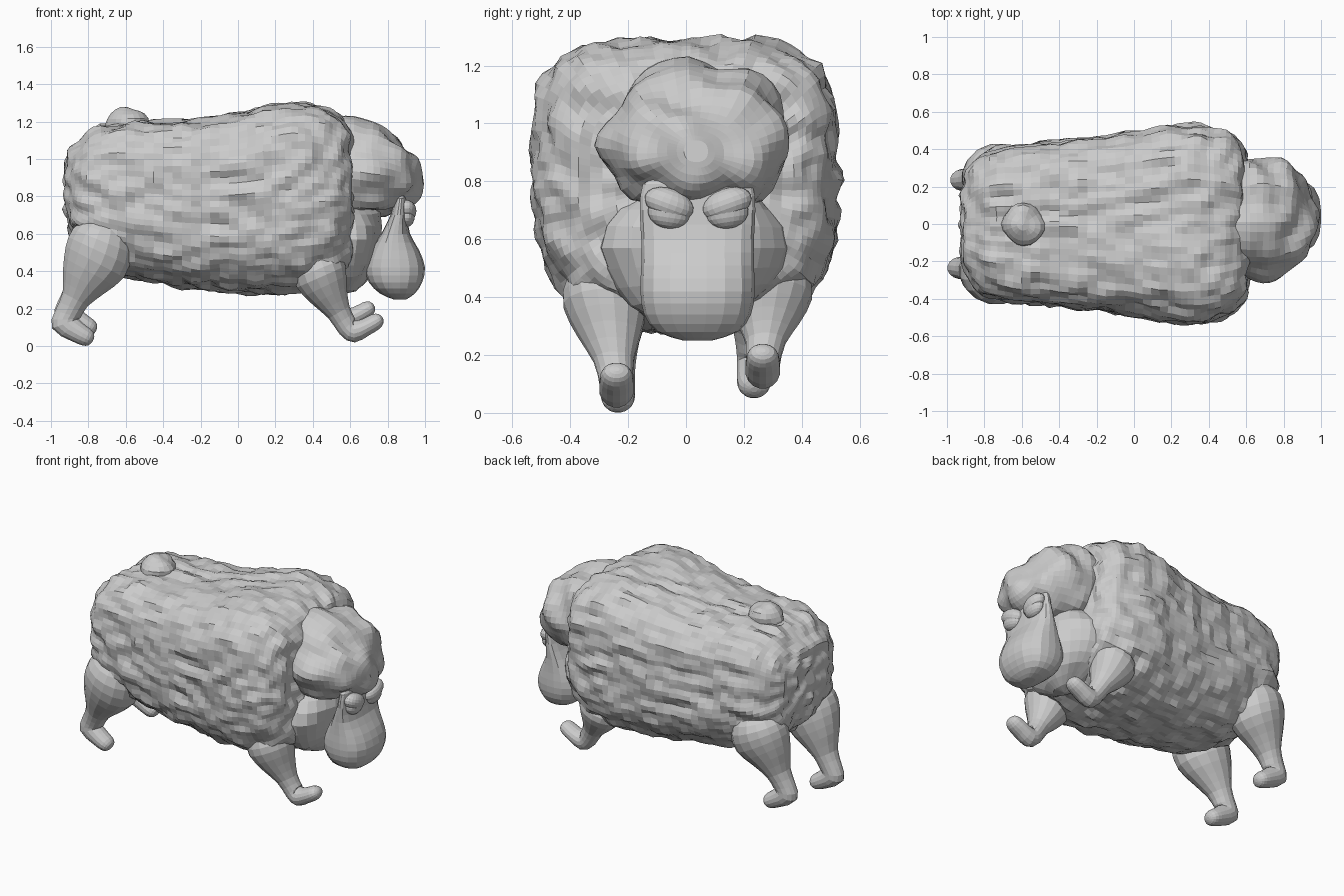
import bpy, bmesh, math
from mathutils import Vector, Matrix, noise


def finish(name, bm, amp=0.0, freq=(1, 1, 1)):
    """Clean normals, push the surface in and out for wool, make the object."""
    bmesh.ops.recalc_face_normals(bm, faces=bm.faces)
    bm.normal_update()
    if amp:
        moves = []
        for v in bm.verts:
            q = Vector([c * f for c, f in zip(v.co, freq)])
            moves.append(v.normal * amp * noise.noise(q))
        for v, m in zip(bm.verts, moves):
            v.co += m
    me = bpy.data.meshes.new(name)
    bm.to_mesh(me)
    bm.free()
    ob = bpy.data.objects.new(name, me)
    bpy.context.collection.objects.link(ob)
    return ob


def resample(keys, steps):
    """Catmull-Rom smoothing of a list of key tuples."""
    out = []
    for i in range(len(keys) - 1):
        a, b, c, d = (keys[max(i - 1, 0)], keys[i], keys[i + 1],
                      keys[min(i + 2, len(keys) - 1)])
        for s in range(steps):
            t = s / steps
            out.append([0.5 * (2 * q + (r - p) * t + (2 * p - 5 * q + 4 * r - w) * t * t
                               + (3 * q - p - 3 * r + w) * t ** 3)
                        for p, q, r, w in zip(a, b, c, d)])
    return out + [list(keys[-1])]


def loft(name, keys, frame, n, steps, p_top=2, p_low=2, **wool):
    """Skin superellipse rings; frame(key) gives centre, side axis, up axis."""
    bm = bmesh.new()
    rings = []
    for key in resample(keys, steps):
        c, u, v = frame(key)
        ring = []
        for i in range(n):
            a = 2 * math.pi * (i + 0.5) / n
            ca, sa = math.cos(a), math.sin(a)
            p = p_top if sa > 0 else p_low
            r = (abs(ca) ** p + abs(sa) ** p) ** (-1 / p)
            ring.append(bm.verts.new(c + u * ca * r + v * sa * r))
        rings.append(ring)
    for r0, r1 in zip(rings, rings[1:]):
        for i in range(n):
            j = (i + 1) % n
            bm.faces.new((r0[i], r0[j], r1[j], r1[i]))
    bm.faces.new(rings[0])
    bm.faces.new(rings[-1])
    return finish(name, bm, **wool)


def ball(name, loc, radii, seg, tilt=0, **wool):
    bm = bmesh.new()
    m = (Matrix.Translation(loc) @ Matrix.Rotation(tilt, 4, 'X')
         @ Matrix.Diagonal((*radii, 1)))
    bmesh.ops.create_uvsphere(bm, u_segments=seg, v_segments=seg // 2, radius=1, matrix=m)
    return finish(name, bm, **wool)


# Woolly body: x, bottom z, top z, half width
body = [(-0.925, 0.82, 0.90, 0.04), (-0.915, 0.70, 1.00, 0.19), (-0.875, 0.57, 1.08, 0.31),
        (-0.77, 0.46, 1.16, 0.385), (-0.60, 0.375, 1.195, 0.415), (-0.40, 0.335, 1.20, 0.44),
        (-0.20, 0.305, 1.215, 0.46), (0.0, 0.285, 1.24, 0.485), (0.18, 0.28, 1.28, 0.52),
        (0.32, 0.28, 1.295, 0.53), (0.46, 0.31, 1.27, 0.50), (0.55, 0.36, 1.22, 0.455),
        (0.60, 0.44, 1.12, 0.37), (0.615, 0.60, 0.98, 0.2), (0.62, 0.77, 0.85, 0.03)]
loft("woolly_body", body,
     lambda k: (Vector((k[0], 0, (k[1] + k[2]) / 2)), Vector((0, k[3], 0)),
                Vector((0, 0, (k[2] - k[1]) / 2))),
     96, 4, 4, 2.7, amp=0.032, freq=(9, 13, 13))

# Wool cap: x, bottom z, top z, half width
cap = [(0.50, 0.72, 1.19, 0.27), (0.62, 0.71, 1.20, 0.31), (0.72, 0.70, 1.18, 0.315),
       (0.81, 0.715, 1.14, 0.285), (0.89, 0.75, 1.07, 0.225), (0.945, 0.81, 1.0, 0.135),
       (0.965, 0.87, 0.94, 0.04)]
loft("head_wool", cap,
     lambda k: (Vector((k[0], 0.035, (k[1] + k[2]) / 2)), Vector((0, k[3], 0)),
                Vector((0, 0, (k[2] - k[1]) / 2))),
     40, 3, 2.4, 2.4, amp=0.05, freq=(7, 7, 7))

# Neck wool and tail
ball("neck_wool", (0.575, 0.035, 0.57), (0.19, 0.31, 0.27), 24,
     amp=0.04, freq=(6, 6, 6))
ball("tail", (-0.59, 0, 1.185), (0.115, 0.115, 0.095), 20, amp=0.025, freq=(10, 10, 10))

# Face with muzzle: z, back x, front x, half width
face = [(0.81, 0.86, 0.885, 0.14), (0.79, 0.84, 0.90, 0.19), (0.70, 0.815, 0.905, 0.20),
        (0.60, 0.765, 0.92, 0.195), (0.51, 0.71, 0.97, 0.195), (0.42, 0.68, 1.0, 0.198),
        (0.34, 0.70, 0.985, 0.185), (0.28, 0.76, 0.945, 0.14), (0.25, 0.83, 0.90, 0.05)]
loft("face", face,
     lambda k: (Vector(((k[1] + k[2]) / 2, 0.04, k[0])), Vector((0, k[3], 0)),
                Vector(((k[2] - k[1]) / 2, 0, 0))),
     20, 2, 2.7, 2.7)

# Eyes and frowning lids
for side in (-1, 1):
    y = 0.042 + side * 0.1
    ball("eye", (0.90, y, 0.692), (0.045, 0.074, 0.056), 20, side * 0.15)
    ball("eyelid", (0.902, y, 0.722), (0.052, 0.088, 0.053), 20, side * 0.35)


def leg_frame(k):
    a = math.radians(k[5])
    return (Vector((k[0], k[2], k[1])), Vector((0, k[4], 0)),
            Vector((-math.sin(a), 0, math.cos(a))) * k[3])


# Legs: x, z, y, radius, side radius, heading angle
hind = [(-0.69, 0.685, 0.25, 0.04, 0.05, -105), (-0.70, 0.65, 0.26, 0.12, 0.12, -106),
        (-0.725, 0.56, 0.265, 0.175, 0.165, -112), (-0.765, 0.45, 0.26, 0.18, 0.16, -118),
        (-0.825, 0.345, 0.25, 0.13, 0.12, -120), (-0.87, 0.25, 0.24, 0.078, 0.08, -118),
        (-0.91, 0.17, 0.235, 0.072, 0.062, -105), (-0.925, 0.12, 0.235, 0.075, 0.06, -70),
        (-0.86, 0.075, 0.235, 0.058, 0.06, -32), (-0.81, 0.047, 0.235, 0.05, 0.056, -28),
        (-0.785, 0.034, 0.235, 0.035, 0.04, -28), (-0.775, 0.03, 0.235, 0.01, 0.012, -28)]
front = [(0.40, 0.52, 0.29, 0.06, 0.06, -75), (0.42, 0.45, 0.285, 0.13, 0.13, -70),
         (0.445, 0.37, 0.28, 0.145, 0.145, -66), (0.49, 0.27, 0.265, 0.105, 0.11, -62),
         (0.54, 0.18, 0.25, 0.066, 0.07, -60), (0.585, 0.105, 0.24, 0.06, 0.06, -45),
         (0.62, 0.078, 0.24, 0.06, 0.06, 5), (0.68, 0.10, 0.24, 0.048, 0.06, 28),
         (0.735, 0.13, 0.24, 0.045, 0.055, 28), (0.763, 0.146, 0.24, 0.03, 0.04, 28),
         (0.773, 0.151, 0.24, 0.008, 0.01, 28)]
for name, keys, shift in (("hind_leg", hind, (0.015, 0.05)), ("front_leg", front, (-0.045, 0.065))):
    for side in (-1, 1):
        placed = []
        for i, (x, z, y, r, ry, a) in enumerate(keys):
            # The far legs are lifted a little in mid step
            w = min(1, i / 4) if side > 0 else 0
            yo = 0.025 * w if name == "front_leg" else 0
            placed.append((x + shift[0] * w, z + shift[1] * w, side * y + yo, r, ry, a))
        loft(name, placed, leg_frame, 16, 2)
